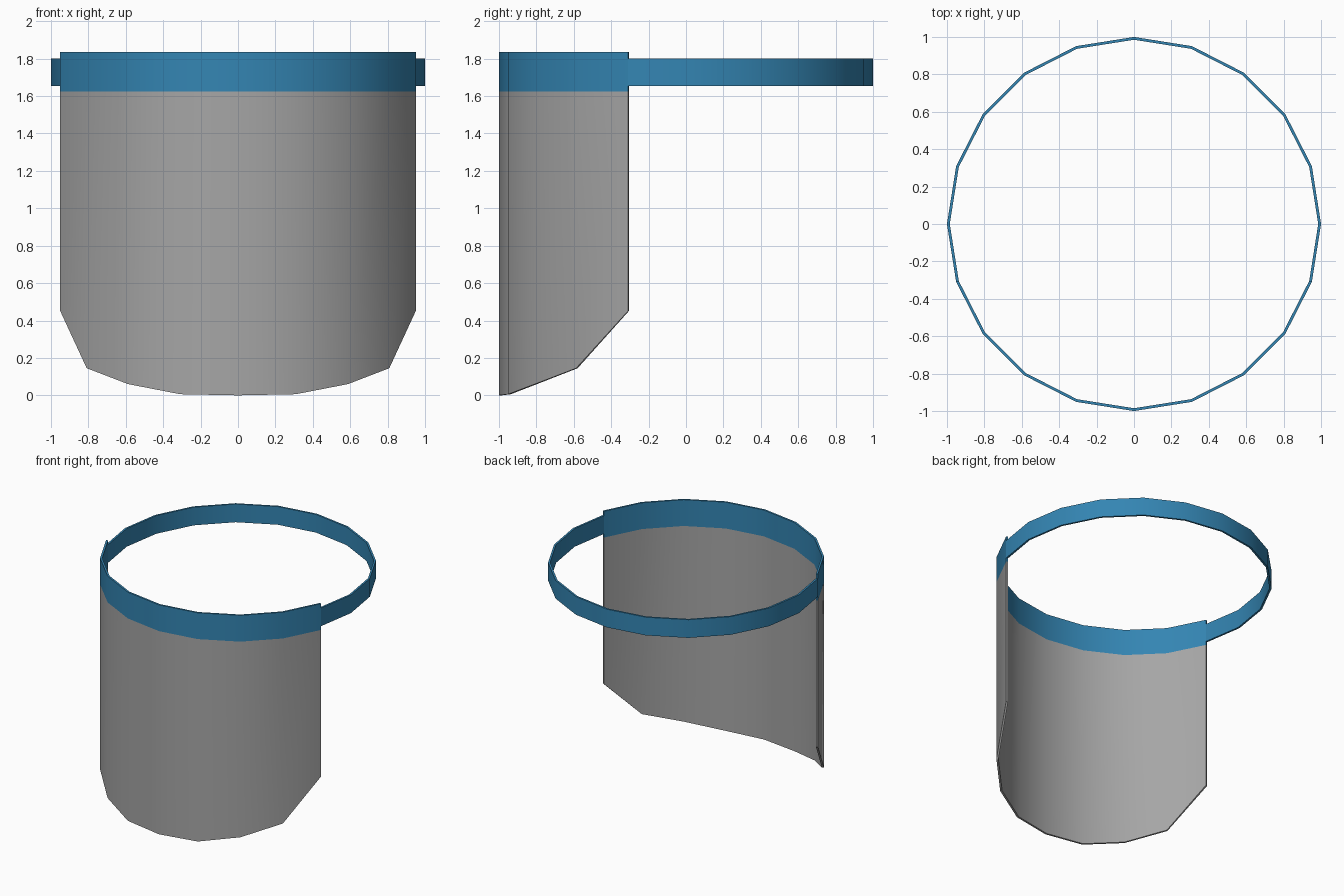
import bpy, bmesh, math

if "Cube" in bpy.data.objects:
    bpy.data.objects.remove(bpy.data.objects["Cube"])

T = 0.015      # sheet thickness
STEP = 18      # 20-sided ring


def material(name, rgb):
    m = bpy.data.materials.new(name)
    m.diffuse_color = (*rgb, 1)
    m.use_nodes = True
    m.node_tree.nodes["Principled BSDF"].inputs["Base Color"].default_value = m.diffuse_color
    return m


grey = material("visor grey", (0.38, 0.38, 0.38))
blue = material("band blue", (0.034, 0.235, 0.45))


def curved_sheet(name, first, last, low, high, mat, caps):
    """Thin sheet round the z axis; steps count from the front (-y)."""
    bm = bmesh.new()
    cols = []
    for i in range(first, last + 1):
        a = math.radians(-90 + i * STEP)
        c, s = math.cos(a), math.sin(a)
        cols.append([bm.verts.new((c * r, s * r, z)) for r, z in
                     ((1, low(i)), (1, high), (1 - T, high), (1 - T, low(i)))])
    # outer, top, inner, bottom faces
    for a, b in zip(cols, cols[1:]):
        for k, keep in enumerate((True, "top" in caps, True, "bottom" in caps)):
            if keep:
                j = (k + 1) % 4
                bm.faces.new((a[k], b[k], b[j], a[j]))
    if "ends" in caps:
        bm.faces.new(cols[0])
        bm.faces.new(cols[-1][::-1])
    mesh = bpy.data.meshes.new(name)
    bm.to_mesh(mesh)
    bm.free()
    mesh.materials.append(mat)
    ob = bpy.data.objects.new(name, mesh)
    bpy.context.collection.objects.link(ob)
    bpy.ops.object.select_all(action='DESELECT')
    ob.select_set(True)
    bpy.context.view_layer.objects.active = ob
    bpy.ops.object.shade_smooth_by_angle(angle=math.radians(30))
    return ob


# clear visor with rounded lower edge
edge = [0.0, 0.006, 0.06, 0.145, 0.452]
curved_sheet("visor", -4, 4, lambda i: edge[abs(i)], 1.625, grey, ("bottom", "ends"))
# tall band across the forehead
curved_sheet("front_band", -4, 4, lambda i: 1.625, 1.835, blue, ("top", "ends"))
# narrower strap round the back of the head
curved_sheet("rear_strap", 4, 16, lambda i: 1.655, 1.80, blue, ("top", "bottom"))
